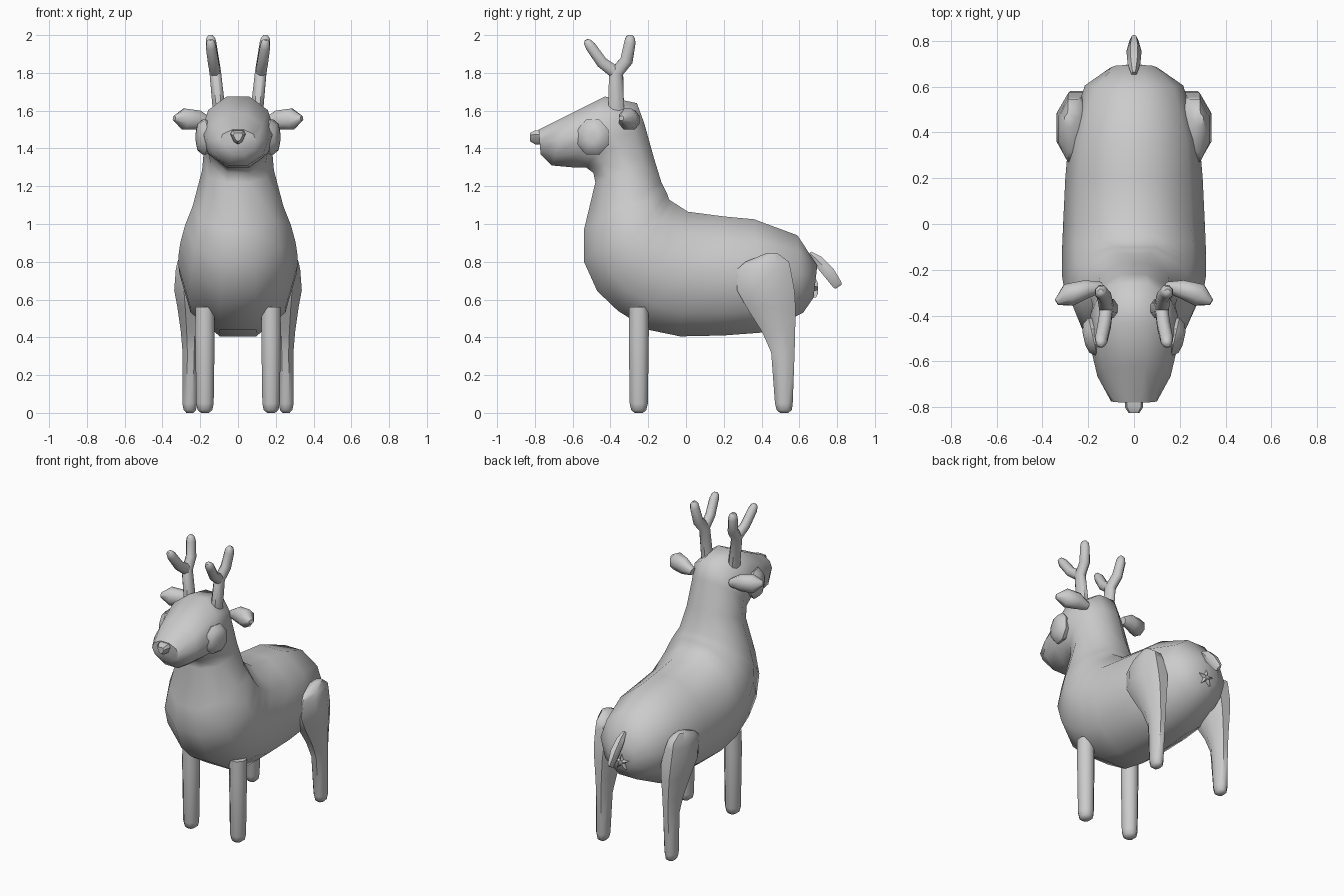
import bpy, bmesh, math
from mathutils import Vector as V

cube = bpy.data.objects.get("Cube")
if cube:
    bpy.data.objects.remove(cube, do_unlink=True)

GREY = (0.6, 0.6, 0.6, 1)
mat = bpy.data.materials.new("plain_grey")
mat.use_nodes = True
mat.diffuse_color = GREY
mat.node_tree.nodes["Principled BSDF"].inputs["Base Color"].default_value = GREY


def skin(name, rings, angle=50):
    """Join equal rings of points into a closed, smooth-shaded surface."""
    bm = bmesh.new()
    loops = [[bm.verts.new(p) for p in ring] for ring in rings]
    n = len(loops[0])
    for a, b in zip(loops, loops[1:]):
        for i in range(n):
            j = (i + 1) % n
            bm.faces.new((a[i], a[j], b[j], b[i]))
    bm.faces.new(loops[0])
    bm.faces.new(loops[-1])
    bmesh.ops.recalc_face_normals(bm, faces=bm.faces)
    mesh = bpy.data.meshes.new(name)
    bm.to_mesh(mesh)
    bm.free()
    mesh.materials.append(mat)
    obj = bpy.data.objects.new(name, mesh)
    bpy.context.collection.objects.link(obj)
    bpy.ops.object.select_all(action='DESELECT')
    obj.select_set(True)
    bpy.context.view_layer.objects.active = obj
    bpy.ops.object.shade_smooth_by_angle(angle=math.radians(angle))
    return obj


def ellipse(centre, u, v, seg):
    """Ring with a flat side towards +v and -v, touching centre +/- v."""
    k = 1 / math.cos(math.pi / seg)
    angles = [(i + 0.5) * math.tau / seg for i in range(seg)]
    return [centre + u * math.sin(a) + v * k * math.cos(a) for a in angles]


def limb(name, path, ref=(1, 0, 0), seg=8, side=1, level=False):
    """Tube along (x, y, z, radius towards ref, other radius); level keeps rings flat."""
    pts = [V((p[0] * side, p[1], p[2])) for p in path]
    rings = []
    for i, p in enumerate(path):
        t = (pts[min(i + 1, len(pts) - 1)] - pts[max(i - 1, 0)]).normalized()
        if level:
            t = V((0, 0, 1))
        u = V(ref)
        u = (u - t * u.dot(t)).normalized()
        rings.append(ellipse(pts[i], u * p[3], t.cross(u) * p[4], seg))
    return skin(name, rings)


def stud(name, outline, layers):
    """Shape in the xz plane, stacked along y: layers of (y, scale)."""
    cx = sum(p[0] for p in outline) / len(outline)
    cz = sum(p[1] for p in outline) / len(outline)
    return skin(name, [[V((cx + (x - cx) * s, y, cz + (z - cz) * s)) for x, z in outline]
                       for y, s in layers], 40)


# Body, neck and head: back edge (y, z), belly/throat edge (y, z), half width
sections = [
    (0.695, 0.78, 0.675, 0.61, 0.10), (0.59, 0.94, 0.62, 0.53, 0.215),
    (0.36, 1.025, 0.40, 0.425, 0.285), (0.20, 1.04, 0.20, 0.41, 0.30),
    (0.01, 1.065, -0.03, 0.405, 0.31), (-0.06, 1.11, -0.20, 0.44, 0.315),
    (-0.09, 1.13, -0.36, 0.54, 0.315), (-0.10, 1.16, -0.47, 0.645, 0.305),
    (-0.115, 1.19, -0.54, 0.80, 0.28), (-0.13, 1.22, -0.54, 0.97, 0.24),
    (-0.17, 1.35, -0.48, 1.22, 0.19), (-0.22, 1.53, -0.49, 1.27, 0.18),
    (-0.26, 1.64, -0.53, 1.30, 0.19), (-0.43, 1.675, -0.60, 1.30, 0.195),
    (-0.62, 1.58, -0.71, 1.31, 0.16), (-0.78, 1.50, -0.77, 1.37, 0.10),
]
rings = []
for ty, tz, by, bz, w in sections:
    top, bottom = V((0, ty, tz)), V((0, by, bz))
    rings.append(ellipse((top + bottom) / 2, V((w, 0, 0)), (top - bottom) / 2, 10))
skin("body", rings, 60)

for label, s in (("left", 1), ("right", -1)):
    # Straight front leg with a rounded foot
    limb(label + "_front_leg", [
        (0.175, -0.25, 0.56, 0.055, 0.052), (0.175, -0.25, 0.42, 0.056, 0.053),
        (0.175, -0.25, 0.05, 0.05, 0.048), (0.175, -0.25, 0.015, 0.042, 0.04),
        (0.175, -0.25, 0.0, 0.022, 0.022)], side=s, level=True)
    # Back leg with broad haunch
    limb(label + "_back_leg", [
        (0.28, 0.455, 0.845, 0.025, 0.03), (0.265, 0.43, 0.80, 0.06, 0.115),
        (0.26, 0.412, 0.76, 0.075, 0.142), (0.25, 0.422, 0.65, 0.095, 0.152),
        (0.25, 0.45, 0.56, 0.077, 0.13), (0.25, 0.49, 0.43, 0.057, 0.088),
        (0.25, 0.513, 0.32, 0.047, 0.062), (0.255, 0.518, 0.05, 0.043, 0.047),
        (0.255, 0.52, 0.015, 0.035, 0.04), (0.255, 0.52, 0.0, 0.02, 0.022)], side=s, level=True)
    # Eye: shallow tilted disc
    eye = V((s * 0.165, -0.49, 1.46))
    out = V((s * 0.97, -0.22, 0.0)).normalized()
    across = V((0, 0, 1)).cross(out)
    skin(label + "_eye", [ellipse(eye + out * d, across * r, V((0, 0, r)), 8)
                          for d, r in ((-0.03, 0.075), (0.015, 0.093), (0.045, 0.07), (0.055, 0.03))], 40)
    # Leaf-shaped ear
    limb(label + "_ear", [
        (0.14, -0.275, 1.535, 0.025, 0.022), (0.21, -0.285, 1.55, 0.055, 0.04),
        (0.285, -0.31, 1.555, 0.06, 0.05), (0.338, -0.342, 1.56, 0.014, 0.014)],
        ref=(0, 0, 1), side=s)
    # Antler: stem running into the rear tine, plus a front tine
    limb(label + "_antler_stem", [
        (0.10, -0.37, 1.60, 0.036, 0.042), (0.12, -0.37, 1.80, 0.033, 0.038),
        (0.13, -0.315, 1.865, 0.032, 0.034), (0.143, -0.297, 1.96, 0.03, 0.03),
        (0.145, -0.296, 1.985, 0.025, 0.025), (0.146, -0.296, 2.0, 0.012, 0.012)], side=s)
    limb(label + "_antler_tine", [
        (0.12, -0.37, 1.80, 0.03, 0.034), (0.13, -0.445, 1.855, 0.031, 0.03),
        (0.143, -0.505, 1.94, 0.029, 0.028), (0.145, -0.523, 1.965, 0.022, 0.02),
        (0.146, -0.528, 1.975, 0.01, 0.01)], side=s)

# Tail
limb("tail", [
    (0, 0.655, 0.845, 0.012, 0.012), (0, 0.70, 0.805, 0.028, 0.028),
    (0, 0.755, 0.745, 0.033, 0.032), (0, 0.80, 0.68, 0.02, 0.026),
    (0, 0.808, 0.668, 0.008, 0.02)], seg=6)

# Nose
stud("nose", [(-0.04, 1.475), (-0.03, 1.495), (0.03, 1.495), (0.04, 1.475),
              (0.022, 1.435), (0, 1.422), (-0.022, 1.435)],
     [(-0.76, 1.0), (-0.80, 1.0), (-0.825, 0.6)])

# Small star under the tail
star = []
for i in range(10):
    r = 0.02 if i % 2 else 0.055
    a = i * math.tau / 10
    star.append((r * math.sin(a), 0.655 + r * math.cos(a)))
stud("rump_star", star, [(0.665, 1.0), (0.688, 1.0), (0.70, 0.5)])
